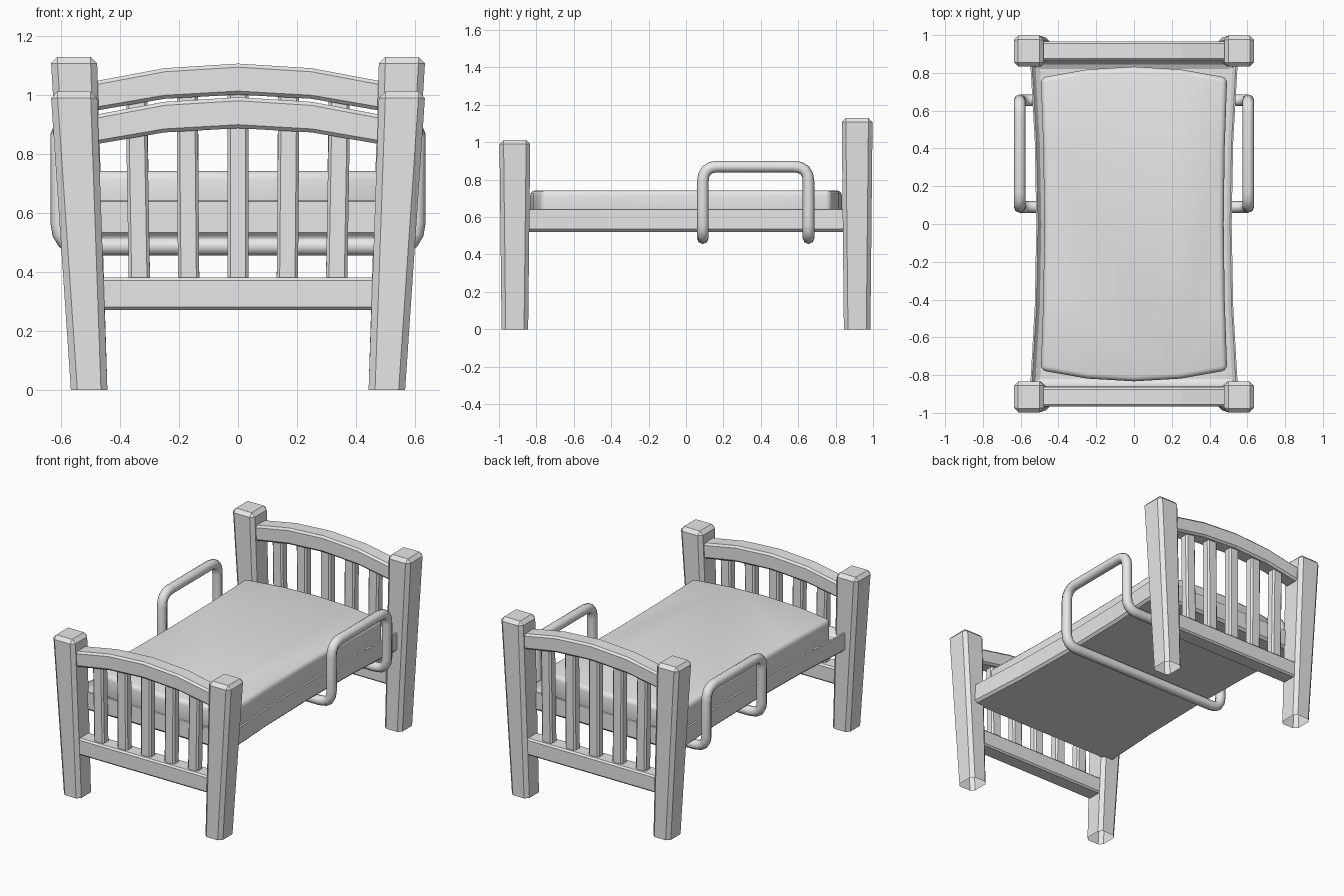
import bpy, bmesh, math
from mathutils import Vector

cube = bpy.data.objects.get("Cube")
if cube:
    bpy.data.objects.remove(cube, do_unlink=True)

grey = bpy.data.materials.new("plain_grey")
grey.use_nodes = True
grey.diffuse_color = (0.8, 0.8, 0.8, 1)
grey.node_tree.nodes["Principled BSDF"].inputs["Base Color"].default_value = (0.8, 0.8, 0.8, 1)


def finish(bm, name, bevel, segments=1):
    """Chamfer the hard edges and turn the bmesh into an object."""
    bmesh.ops.recalc_face_normals(bm, faces=bm.faces)
    hard = [e for e in bm.edges if len(e.link_faces) == 2
            and e.calc_face_angle() > math.radians(35)]
    bmesh.ops.bevel(bm, geom=hard, offset=bevel, segments=segments,
                    profile=0.5, affect='EDGES', clamp_overlap=False)
    bmesh.ops.recalc_face_normals(bm, faces=bm.faces)
    mesh = bpy.data.meshes.new(name)
    bm.to_mesh(mesh)
    bm.free()
    mesh.materials.append(grey)
    obj = bpy.data.objects.new(name, mesh)
    bpy.context.collection.objects.link(obj)
    return obj


def taper(name, low, low_size, high, high_size, bevel, open_base=False):
    """Four-sided bar between two rectangular sections."""
    bm = bmesh.new()
    bmesh.ops.create_cube(bm, size=1)
    for v in bm.verts:
        c, s = (high, high_size) if v.co.z > 0 else (low, low_size)
        v.co = (c[0] + v.co.x * s[0], c[1] + v.co.y * s[1], c[2])
    if open_base:
        base = min(bm.faces, key=lambda f: f.calc_center_median().z)
        bmesh.ops.delete(bm, geom=[base], context='FACES_ONLY')
    return finish(bm, name, bevel)


def prism(points, offset):
    """Extrude a closed outline by an offset."""
    bm = bmesh.new()
    face = bm.faces.new([bm.verts.new(p) for p in points])
    out = bmesh.ops.extrude_face_region(bm, geom=[face], use_keep_orig=True)
    moved = [g for g in out["geom"] if isinstance(g, bmesh.types.BMVert)]
    bmesh.ops.translate(bm, verts=moved, vec=offset)
    bmesh.ops.recalc_face_normals(bm, faces=bm.faces)
    return bm


def plan(half_x, pinch, half_y, bulge, z):
    """Rectangle with pinched long sides and bulging ends."""
    us = [-1, -0.5, 0, 0.5]
    ring = [Vector((u * half_x, -half_y - bulge * (1 - u * u), z)) for u in us]
    ring += [Vector((half_x - pinch * (1 - u * u), u * half_y, z)) for u in us]
    return ring + [Vector((-p.x, -p.y, z)) for p in ring]


# Bed ends: posts, arched top rail, straight lower rail and slats
for end, side, post_top, crown in (("foot", -1, 1.012, 0.993), ("head", 1, 1.13, 1.107)):
    y = side * 0.915
    for hand, s in (("left", 1), ("right", -1)):
        taper(f"{end}_{hand}_post", (s * 0.505, y, 0), (0.124, 0.142),
              (s * 0.557, y, post_top), (0.157, 0.165), 0.022, open_base=True)

    xs = [-0.5, -0.25, 0, 0.25, 0.5]
    arch = [(x, y - 0.052, crown - 0.25 * x * x) for x in xs]
    arch += [(x, y - 0.052, crown - 0.105 - 0.23 * x * x) for x in reversed(xs)]
    finish(prism(arch, (0, 0.104, 0)), f"{end}_arched_rail", 0.012)

    taper(f"{end}_lower_rail", (0, y, 0.272), (0.95, 0.104),
          (0, y, 0.381), (0.95, 0.104), 0.01)
    for i in range(-2, 3):
        taper(f"{end}_slat_{i + 3}", (i * 0.167, y, 0.34), (0.072, 0.06),
              (i * 0.172, y, crown - 0.08), (0.072, 0.06), 0.01)

# Bed frame: solid base with a raised rim
bm = prism(plan(0.55, 0.033, 0.87, 0, 0.52), (0, 0, 0.135))
top = max(bm.faces, key=lambda f: f.calc_center_median().z)
bmesh.ops.inset_region(bm, faces=[top], thickness=0.035, use_even_offset=True)
bmesh.ops.translate(bm, verts=top.verts, vec=(0, 0, -0.05))
finish(bm, "bed_frame", 0.015)

# Mattress
mattress = finish(prism(plan(0.493, 0.018, 0.775, 0.058, 0.59), (0, 0, 0.153)),
                  "mattress", 0.028, 3)
bpy.ops.object.select_all(action='DESELECT')
mattress.select_set(True)
bpy.context.view_layer.objects.active = mattress
bpy.ops.object.shade_smooth_by_angle(angle=math.radians(45))

# Guard rail: one bent tube that crosses under the bed twice
gx, near, far, low, high = 0.605, 0.09, 0.655, 0.487, 0.87
half = [(gx, near, low), (gx, near, high), (gx, far, high), (gx, far, low)]
corners = [Vector(p) for p in half]
corners += [Vector((-p.x, p.y, p.z)) for p in reversed(corners)]
path = []
for i, c in enumerate(corners):
    a = c + (corners[i - 1] - c).normalized() * 0.08
    b = c + (corners[(i + 1) % len(corners)] - c).normalized() * 0.08
    for k in range(5):
        t = k / 4
        path.append(a * (1 - t) ** 2 + c * 2 * t * (1 - t) + b * t * t)
curve = bpy.data.curves.new("guard_rail", 'CURVE')
curve.dimensions = '3D'
curve.bevel_depth = 0.031
curve.bevel_resolution = 2
spline = curve.splines.new('POLY')
spline.points.add(len(path) - 1)
for point, p in zip(spline.points, path):
    point.co = (*p, 1)
spline.use_cyclic_u = True
spline.use_smooth = True
curve.materials.append(grey)
guard = bpy.data.objects.new("guard_rail", curve)
bpy.context.collection.objects.link(guard)
bpy.ops.object.select_all(action='DESELECT')
guard.select_set(True)
bpy.context.view_layer.objects.active = guard
bpy.ops.object.convert(target='MESH')
